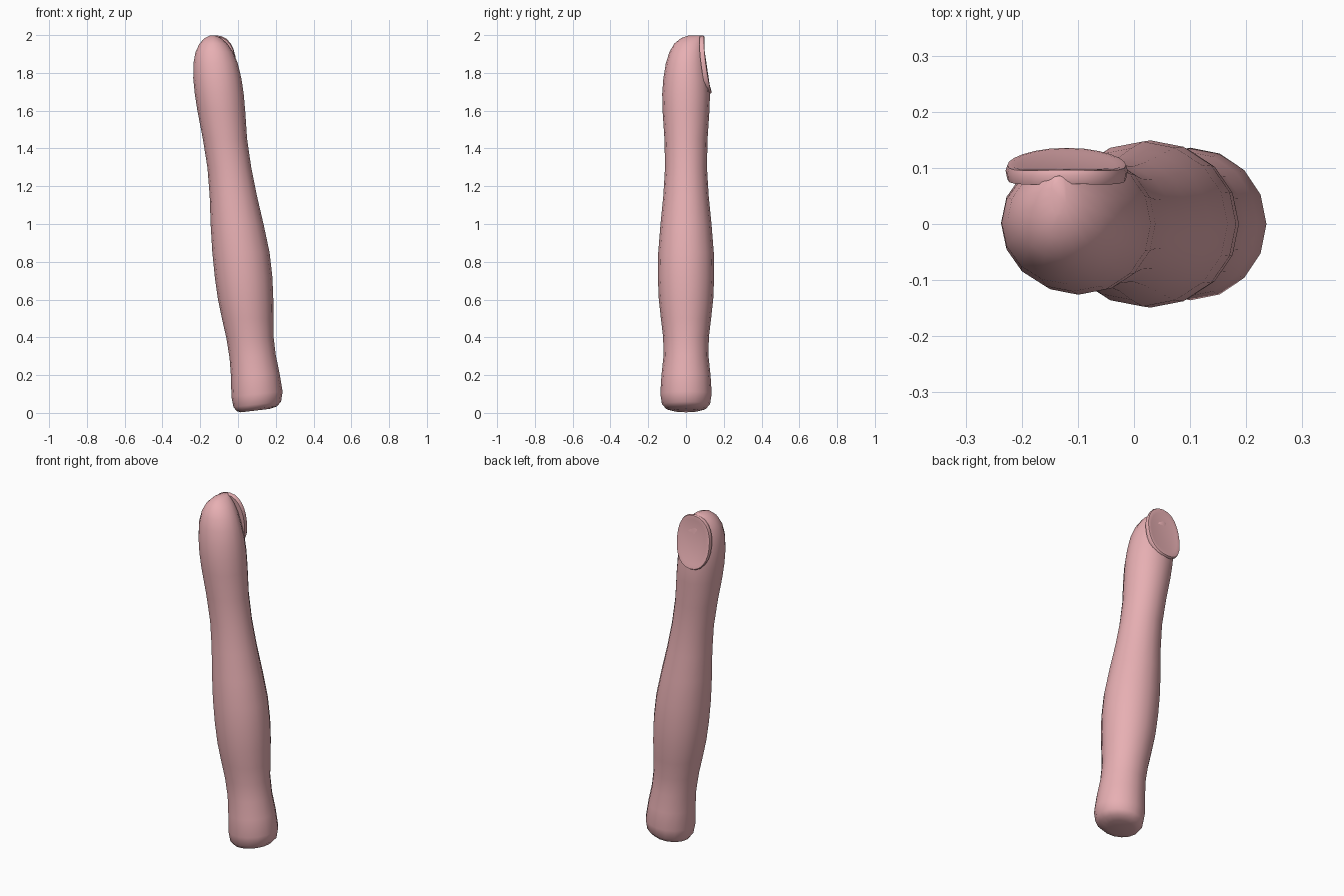
import bpy, bmesh, math
from mathutils import Matrix, Vector

cube = bpy.data.objects.get("Cube")
if cube:
    bpy.data.objects.remove(cube, do_unlink=True)


def material(name, colour):
    m = bpy.data.materials.new(name)
    m.use_nodes = True
    m.diffuse_color = colour
    m.node_tree.nodes["Principled BSDF"].inputs["Base Color"].default_value = colour
    return m


skin = material("pink skin", (0.80, 0.43, 0.45, 1))
SIDES = 16


def finish(bm, name):
    bmesh.ops.recalc_face_normals(bm, faces=bm.faces)
    mesh = bpy.data.meshes.new(name)
    bm.to_mesh(mesh)
    bm.free()
    mesh.materials.append(skin)
    obj = bpy.data.objects.new(name, mesh)
    bpy.context.collection.objects.link(obj)
    bpy.ops.object.select_all(action='DESELECT')
    obj.select_set(True)
    bpy.context.view_layer.objects.active = obj
    bpy.ops.object.shade_smooth_by_angle(angle=math.radians(50))
    return obj


def loft(bm, rings):
    for a, b in zip(rings, rings[1:]):
        for i in range(len(a)):
            j = (i + 1) % len(a)
            bm.faces.new((a[i], a[j], b[j], b[i]))
    bm.faces.new(rings[0][::-1])
    bm.faces.new(rings[-1])


# Finger sections: height, left x, right x, front y, back y
sections = [
    (.012, .015, .165, -.07, .07), (.022, -.008, .205, -.105, .105),
    (.045, -.024, .228, -.127, .127), (.10, -.035, .236, -.136, .136),
    (.20, -.037, .220, -.130, .130), (.30, -.045, .200, -.119, .119),
    (.40, -.062, .188, -.121, .121), (.50, -.085, .187, -.133, .133),
    (.60, -.106, .187, -.144, .144), (.72, -.123, .182, -.149, .149),
    (.85, -.136, .167, -.147, .147), (1.0, -.145, .135, -.135, .135),
    (1.15, -.150, .100, -.120, .120), (1.3, -.162, .070, -.111, .111),
    (1.45, -.186, .048, -.114, .114), (1.6, -.215, .038, -.124, .124),
    (1.69, -.229, .030, -.126, .127), (1.77, -.237, .018, -.120, .123),
    (1.85, -.236, -.001, -.107, .112), (1.91, -.225, -.026, -.088, .105),
    (1.955, -.204, -.056, -.062, .098), (1.985, -.175, -.091, -.025, .092),
    (1.998, -.148, -.120, .015, .086),
]

bm = bmesh.new()
rings = []
for z, x0, x1, y0, y1 in sections:
    ring = []
    slant = 0.12 * max(0, 1 - z / 0.5)
    for i in range(SIDES):
        a = math.tau * i / SIDES
        dx = (x1 - x0) / 2 * math.cos(a)
        y = (y0 + y1) / 2 + (y1 - y0) / 2 * math.sin(a)
        # Flatten the back of the tip to form the nail bed
        if z > 1.69:
            y = min(y, .088 + (2 - z) * .12)
        ring.append(bm.verts.new((
            (x0 + x1) / 2 + dx, y, z + slant * dx)))
    rings.append(ring)
loft(bm, rings)
finger = finish(bm, "finger")

# Nail: rounded oval plate with a slightly sunken middle
bm = bmesh.new()
rings = []
for scale, depth in ((.97, -.022), (1, -.006), (.97, .003), (.90, .003), (.80, -.001)):
    ring = []
    for i in range(24):
        a = math.tau * i / 24
        c, s = math.cos(a), math.sin(a)
        x = .109 * scale * math.copysign(abs(c) ** .88, c)
        z = .156 * scale * math.copysign(abs(s) ** .88, s)
        bow = -.012 * (x / .109) ** 2
        ring.append(bm.verts.new((x, depth + bow, z)))
    rings.append(ring)
loft(bm, rings)
place = Matrix.Translation(Vector((-.12, .113, 1.845))) @ Matrix.Rotation(math.radians(7.5), 4, 'X')
bmesh.ops.transform(bm, matrix=place, verts=bm.verts)
nail = finish(bm, "nail")
